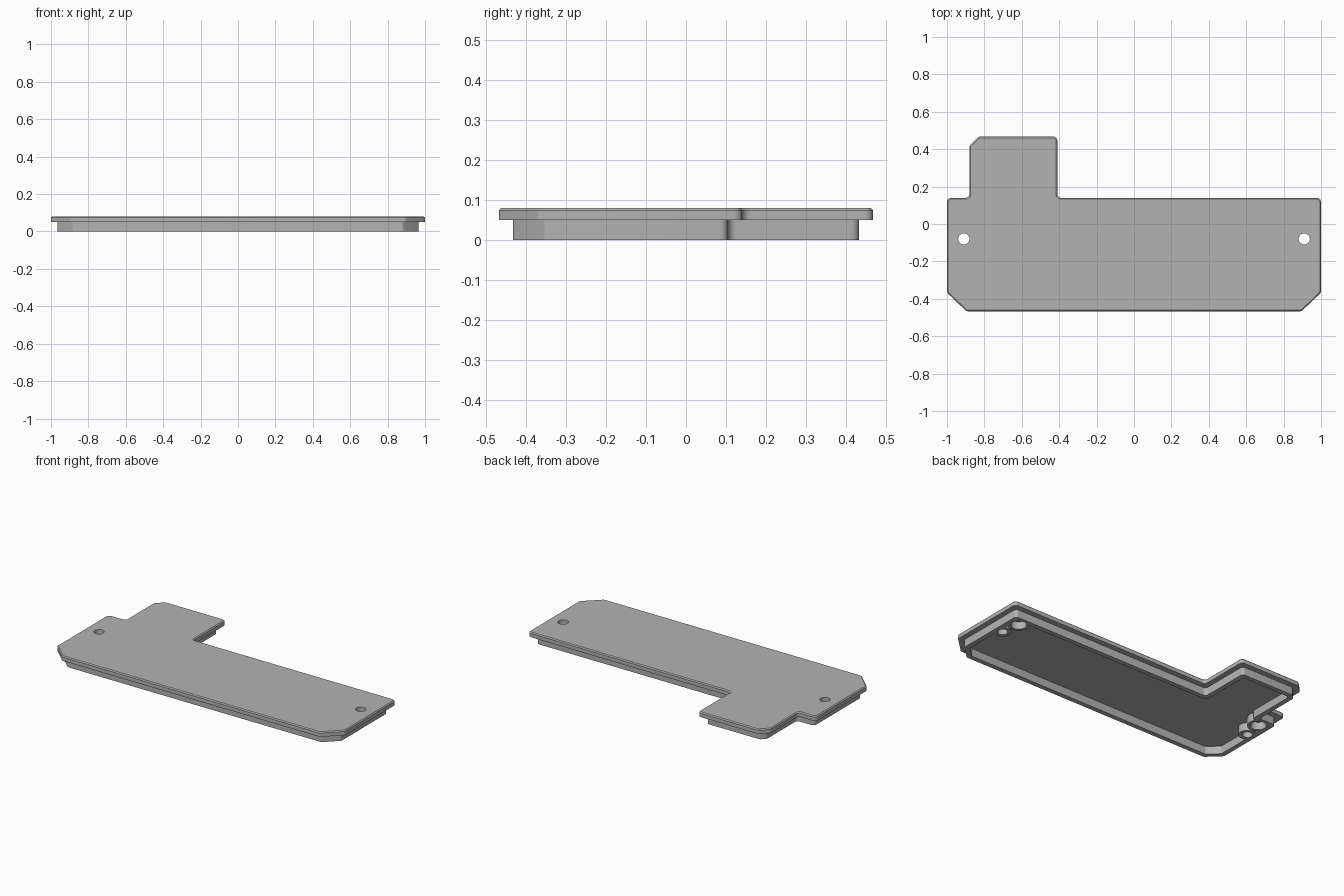
import bpy, bmesh, math
from mathutils import Vector

cube = bpy.data.objects.get("Cube")
if cube:
    bpy.data.objects.remove(cube, do_unlink=True)

grey = bpy.data.materials.new("mid grey")
grey.use_nodes = True
grey.diffuse_color = (0.45, 0.45, 0.45, 1)
grey.node_tree.nodes["Principled BSDF"].inputs["Base Color"].default_value = grey.diffuse_color

# Counter-clockwise outline of the plate
OUTLINE = [Vector(p) for p in (
    (-0.895, -0.467), (0.895, -0.467), (1, -0.367), (1, 0.14), (-0.41, 0.14),
    (-0.41, 0.467), (-0.83, 0.467), (-0.88, 0.417), (-0.88, 0.14), (-1, 0.14), (-1, -0.367))]


def outline(inset, radius=0.02, steps=5):
    """Inset the outline with mitred corners, then round each corner."""
    n = len(OUTLINE)
    pts = []
    for i, p in enumerate(OUTLINE):
        a = (p - OUTLINE[i - 1]).normalized()
        b = (OUTLINE[(i + 1) % n] - p).normalized()
        na, nb = Vector((-a.y, a.x)), Vector((-b.y, b.x))
        pts.append(p + (na + nb) * inset / (1 + na.dot(nb)))
    rounded = []
    for i, p in enumerate(pts):
        a = (pts[i - 1] - p).normalized()
        b = (pts[(i + 1) % n] - p).normalized()
        half = a.angle(b) / 2
        reach = radius / math.tan(half)
        centre = p + (a + b).normalized() * radius / math.sin(half)
        start, end = p + a * reach - centre, p + b * reach - centre
        for k in range(steps + 1):
            t = k / steps
            rounded.append(centre + start.lerp(end, t).normalized() * radius)
    return rounded


def make(name, bm):
    bmesh.ops.recalc_face_normals(bm, faces=bm.faces)
    mesh = bpy.data.meshes.new(name)
    bm.to_mesh(mesh)
    bm.free()
    mesh.materials.append(grey)
    ob = bpy.data.objects.new(name, mesh)
    bpy.context.collection.objects.link(ob)
    return ob


def loft(name, layers, ring=False):
    """Join (inset, height) outlines; close as a ring or cap both ends."""
    bm = bmesh.new()
    loops = [[bm.verts.new((p.x, p.y, z)) for p in outline(d)] for d, z in layers]
    pairs = list(zip(loops, loops[1:]))
    if ring:
        pairs.append((loops[-1], loops[0]))
    else:
        bm.faces.new(loops[0])
        bm.faces.new(loops[-1])
    for lo, hi in pairs:
        for i in range(len(lo)):
            bm.faces.new((lo[i - 1], lo[i], hi[i], hi[i - 1]))
    return make(name, bm)


def cylinder(name, x, y, radius, bottom, top):
    bm = bmesh.new()
    bmesh.ops.create_cone(bm, cap_ends=True, segments=32, radius1=radius,
                          radius2=radius, depth=top - bottom)
    bmesh.ops.translate(bm, verts=bm.verts, vec=(x, y, (top + bottom) / 2))
    return make(name, bm)


def combine(ob, others, operation):
    for other in others:
        mod = ob.modifiers.new("cut", 'BOOLEAN')
        mod.operation, mod.solver, mod.object = operation, 'EXACT', other


def finish(ob):
    """Apply the modifiers and shade smooth with sharp edges kept."""
    graph = bpy.context.evaluated_depsgraph_get()
    mesh = bpy.data.meshes.new_from_object(ob.evaluated_get(graph))
    ob.modifiers.clear()
    ob.data = mesh
    mesh.shade_smooth()
    mesh.set_sharp_from_angle(angle=math.radians(30))


# Cover plate with a fine chamfer on its top edge, and the rim beneath it
plate = loft("cover_plate", [(0, 0.05), (0, 0.074), (0.006, 0.08)])
rim = loft("lower_rim", [(0.035, 0), (0.035, 0.054), (0.065, 0.054), (0.065, 0)], ring=True)

# Screw bosses and pocket bosses at both ends, with their cutters
bosses, holes, pockets = [], [], []
for side, sx in (("left", 1), ("right", -1)):
    bosses.append(cylinder(side + "_screw_boss", sx * 0.91, -0.08, 0.052, 0, 0.054))
    bosses.append(cylinder(side + "_pocket_boss", sx * 0.89, 0.04, 0.063, 0, 0.054))
    holes.append(cylinder(side + "_hole_cutter", sx * 0.91, -0.08, 0.03, -0.1, 0.2))
    pockets.append(cylinder(side + "_pocket_cutter", sx * 0.89, 0.04, 0.046, -0.1, 0.048))

combine(rim, bosses, 'UNION')
combine(rim, holes + pockets, 'DIFFERENCE')
combine(plate, holes, 'DIFFERENCE')
finish(rim)
finish(plate)
for helper in bosses + holes + pockets:
    bpy.data.objects.remove(helper, do_unlink=True)
